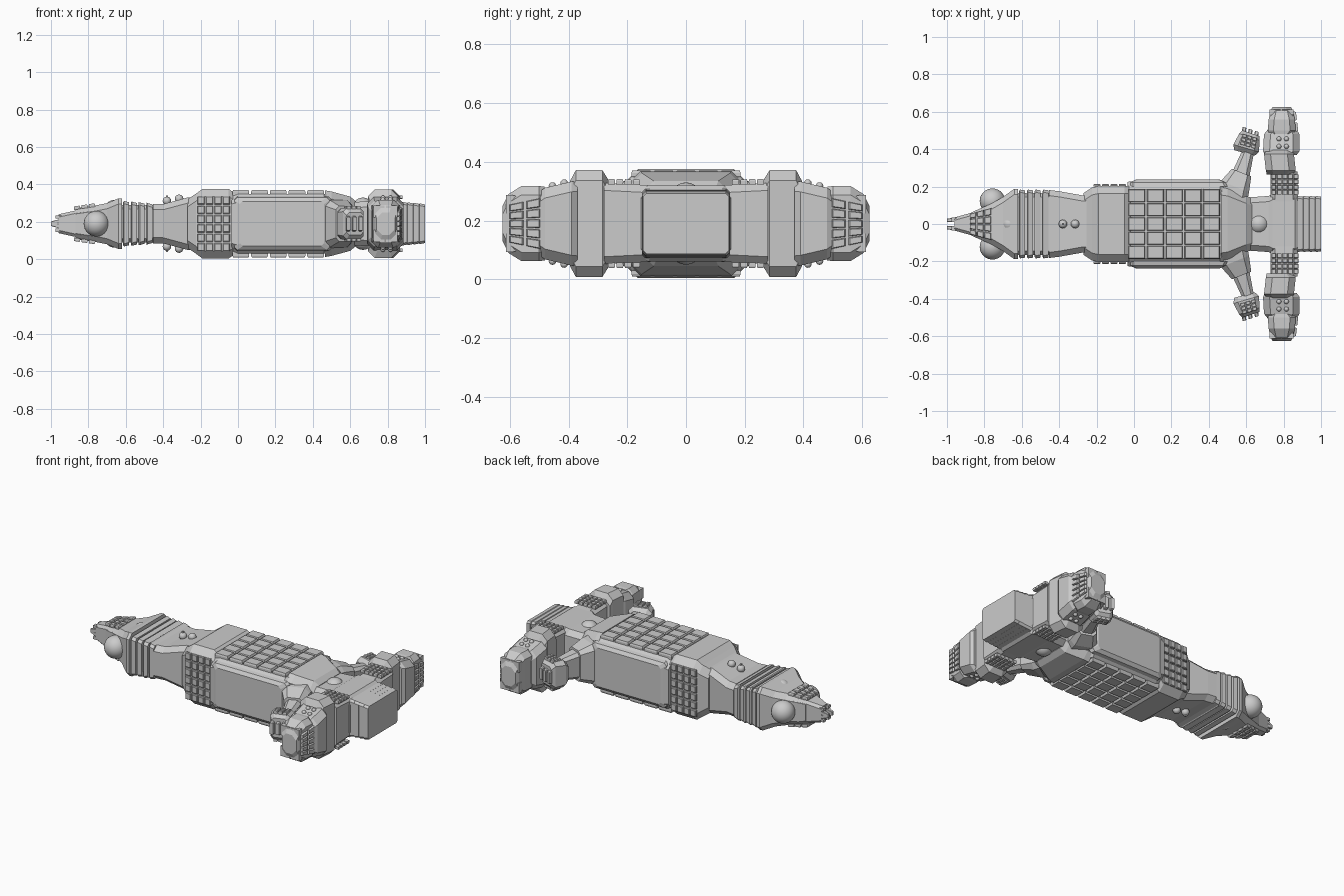
import bpy, bmesh
from mathutils import Vector, Matrix

MID = 0.19  # height of the horizontal symmetry plane; parts are modelled around it


def finish(name, bm, mirror="", smooth=False):
    bmesh.ops.recalc_face_normals(bm, faces=bm.faces)
    me = bpy.data.meshes.new(name)
    bm.to_mesh(me)
    bm.free()
    for p in me.polygons:
        p.use_smooth = smooth
    ob = bpy.data.objects.new(name, me)
    ob.location.z = MID
    bpy.context.collection.objects.link(ob)
    if mirror:
        m = ob.modifiers.new("Mirror", 'MIRROR')
        m.use_axis = (False, "y" in mirror, "z" in mirror)
        m.use_mirror_merge = False
    return ob


def loft(name, sections, mirror=""):
    """Skin chamfered rectangles: (centre x, centre y, half-width x, half-width y, half-height, chamfer)."""
    bm = bmesh.new()
    rings = []
    for cx, cy, ux, uy, h, c in sections:
        w = (ux * ux + uy * uy) ** 0.5
        k = 1 - c / w
        outline = [(1, h - c), (k, h), (-k, h), (-1, h - c),
                   (-1, c - h), (-k, -h), (k, -h), (1, c - h)]
        rings.append([bm.verts.new((cx + ux * s, cy + uy * s, z)) for s, z in outline])
    for a, b in zip(rings, rings[1:]):
        for i in range(8):
            j = (i + 1) % 8
            bm.faces.new((a[i], a[j], b[j], b[i]))
    bm.faces.new(rings[0])
    bm.faces.new(rings[-1])
    return finish(name, bm, mirror)


def hull(name, secs, c=0.03):
    """Loft along x: (x, half width, half height)."""
    return loft(name, [(x, 0, 0, w, h, c) for x, w, h in secs])


def wing(name, secs, c=0.025):
    """Loft along y, mirrored: (y, x start, x end, half height)."""
    return loft(name, [((a + b) / 2, y, (b - a) / 2, 0, h, c) for y, a, b, h in secs], "y")


def tiles(name, corners, nu, nv, rise, gap=0.08, mirror=""):
    """Raised bevelled tiles over a four-cornered patch."""
    a, b, c, d = [Vector(p) for p in corners]
    n = (b - a).cross(d - a).normalized() * rise
    bm = bmesh.new()

    def at(u, v):
        return a.lerp(b, u).lerp(d.lerp(c, u), v)
    for i in range(nu):
        for j in range(nv):
            rings = []
            for g, off in ((gap, -0.3), (gap, 0.6), (gap * 1.9, 1)):
                rings.append([bm.verts.new(at((i + u) / nu, (j + v) / nv) + n * off)
                              for u, v in ((g, g), (1 - g, g), (1 - g, 1 - g), (g, 1 - g))])
            for r, s in zip(rings, rings[1:]):
                for k in range(4):
                    bm.faces.new((r[k], r[(k + 1) % 4], s[(k + 1) % 4], s[k]))
            bm.faces.new(rings[0])
            bm.faces.new(rings[2])
    return finish(name, bm, mirror)


def balls(name, centres, r, mirror, seg=24):
    bm = bmesh.new()
    for p in centres:
        bmesh.ops.create_uvsphere(bm, u_segments=seg, v_segments=seg // 2, radius=r,
                                  matrix=Matrix.Translation(p))
    return finish(name, bm, mirror, True)


# Nose, prongs and sensor spheres
hull("nose_tip", [(-0.96, 0.035, 0.05), (-0.87, 0.06, 0.07), (-0.80, 0.09, 0.08)], 0.015)
hull("nose", [(-0.87, 0.062, 0.082), (-0.76, 0.11, 0.098), (-0.70, 0.145, 0.11),
              (-0.64, 0.188, 0.135), (-0.62, 0.188, 0.135)], 0.03)
for i, z in enumerate((0.011, 0.035)):
    tiles("nose_prong_%d" % i, [(-0.965, 0.01, z - .009), (-0.965, 0.01, z + .009),
                                (-0.965, 0.036, z + .009), (-0.965, 0.036, z - .009)],
          1, 1, -0.035 if i else -0.028, 0.04, "yz")
tiles("nose_tiles", [(-0.88, -0.055, 0.078), (-0.76, -0.09, 0.096),
                     (-0.76, 0.09, 0.096), (-0.88, 0.055, 0.078)], 3, 4, 0.014, mirror="z")
balls("side_sphere", [(-0.757, 0.122, 0)], 0.068, "y", 32)
balls("nose_dome", [(-0.665, 0, 0.085)], 0.042, "z")

# Ribbed neck
hull("neck_core", [(-0.63, 0.165, 0.10), (-0.45, 0.165, 0.10)], 0.02)
for i in range(4):
    x = -0.615 + i * 0.042
    hull("neck_rib_%d" % i, [(x, 0.175, 0.115), (x + 0.006, 0.184, 0.122 - i * .004),
                             (x + 0.032, 0.18, 0.115 - i * .004)], 0.015)
hull("neck", [(-0.455, 0.182, 0.105), (-0.40, 0.175, 0.105),
              (-0.27, 0.152, 0.14), (-0.20, 0.152, 0.145)], 0.03)
balls("neck_turret", [(-0.38, 0, 0.122), (-0.315, 0, 0.133)], 0.023, "z", 16)
tiles("neck_turret_barrel", [(-0.385, -0.006, 0.125), (-0.375, -0.006, 0.125),
                             (-0.375, 0.006, 0.125), (-0.385, 0.006, 0.125)],
      1, 1, 0.027, 0, "z")

# Forward collar with tiled flanks
hull("collar", [(-0.27, 0.165, 0.13), (-0.225, 0.195, 0.16), (-0.19, 0.203, 0.186),
                (-0.05, 0.203, 0.186), (-0.02, 0.203, 0.165)], 0.04)
tiles("collar_tiles", [(-0.04, 0.203, -0.15), (-0.22, 0.203, -0.15),
                       (-0.22, 0.203, 0.15), (-0.04, 0.203, 0.15)], 4, 6, 0.011, mirror="y")

# Main body with tiled roof and side slabs
hull("main_body", [(-0.035, 0.225, 0.15), (0.0, 0.23, 0.16), (0.46, 0.23, 0.16),
                   (0.49, 0.2, 0.155)], 0.045)
tiles("roof_tiles", [(-0.035, -0.19, 0.157), (0.465, -0.19, 0.157),
                     (0.465, 0.19, 0.157), (-0.035, 0.19, 0.157)], 5, 5, 0.024, 0.05, "z")
wing("side_slab", [(0.2, -0.02, 0.50, 0.145), (0.222, -0.02, 0.49, 0.14),
                   (0.237, 0.01, 0.46, 0.12)], 0.015)

# Tail body, dome and ribbed engine
hull("tail_shoulder", [(0.465, 0.195, 0.178), (0.50, 0.19, 0.172), (0.60, 0.15, 0.145),
                       (0.63, 0.14, 0.12)], 0.04)
hull("tail_body", [(0.58, 0.14, 0.115), (0.72, 0.15, 0.12), (0.74, 0.16, 0.13),
                   (0.86, 0.16, 0.13), (0.88, 0.15, 0.115)], 0.03)
balls("tail_dome", [(0.668, 0, 0.085)], 0.055, "z")
for i in range(4):
    x = 0.87 + i * 0.0325
    hull("engine_rib_%d" % i, [(x, 0.14, 0.105), (x + 0.004, 0.15, 0.118 - i * .003),
                               (x + 0.0325, 0.146, 0.112 - i * .003)], 0.012)

# Rear wings
wing("wing_root", [(0.12, 0.73, 0.875, 0.13), (0.28, 0.73, 0.875, 0.138)])
tiles("wing_root_tiles", [(0.732, 0.155, 0.136), (0.882, 0.155, 0.136),
                          (0.882, 0.268, 0.138), (0.732, 0.268, 0.138)], 5, 4, 0.014, mirror="yz")
wing("wing_block", [(0.265, 0.71, 0.85, 0.15), (0.285, 0.705, 0.865, 0.182),
                    (0.375, 0.695, 0.855, 0.182), (0.395, 0.71, 0.85, 0.145)], 0.035)
wing("wing_joint", [(0.37, 0.70, 0.87, 0.145), (0.39, 0.69, 0.885, 0.143),
                    (0.48, 0.695, 0.885, 0.122), (0.505, 0.715, 0.87, 0.105)], 0.035)
balls("wing_studs", [(x, y, 0.139 - (y - 0.41) * .25) for x in (0.775, 0.815)
                     for y in (0.415, 0.455)], 0.013, "yz", 12)
wing("wing_tip", [(0.48, 0.725, 0.85, 0.125), (0.50, 0.715, 0.865, 0.128),
                  (0.56, 0.72, 0.86, 0.128), (0.605, 0.73, 0.85, 0.10),
                  (0.625, 0.74, 0.84, 0.06)], 0.03)
tiles("wing_tip_tiles", [(0.864, 0.49, -0.09), (0.85, 0.605, -0.065),
                         (0.85, 0.605, 0.065), (0.864, 0.49, 0.09)], 2, 5, 0.015, mirror="y")
tiles("wing_tip_plates", [(0.72, 0.605, 0.03), (0.72, 0.605, 0.10),
                          (0.855, 0.605, 0.10), (0.855, 0.605, 0.03)],
      1, 2, -0.027, 0.05, "yz")

# Swept forward arms ending in clawed pods
loft("arm_base", [(0.52, 0.15, 0.08, -0.05, 0.13, 0.03), (0.54, 0.20, 0.075, -0.03, 0.125, 0.03),
                  (0.575, 0.275, 0.052, -0.02, 0.095, 0.02)], "y")
loft("arm_link", [(0.57, 0.26, 0.045, -0.017, 0.085, 0.02),
                  (0.61, 0.385, 0.03, -0.011, 0.065, 0.015)], "y")
loft("arm_pod", [(0.59, 0.38, 0.055, -0.015, 0.06, 0.02), (0.60, 0.405, 0.068, -0.02, 0.085, 0.025),
                 (0.617, 0.465, 0.055, -0.018, 0.085, 0.02),
                 (0.625, 0.485, 0.045, -0.015, 0.06, 0.015)], "y")
tiles("arm_pod_tiles", [(0.565, 0.425, 0.083), (0.65, 0.40, 0.083),
                        (0.66, 0.46, 0.083), (0.58, 0.485, 0.083)], 3, 3, 0.012, mirror="yz")
for i in range(3):
    x = 0.583 + i * 0.033
    y = 0.497 - i * 0.011
    loft("arm_claw_%d" % i, [(x, y - 0.03, 0.012, -0.004, 0.05, 0.004),
                             (x + 0.008, y + 0.02, 0.01, -0.003, 0.035, 0.004)], "y")

# Nose end reaches the front limit of the ship
for s in (-1, 1):
    hull_part = loft("snout_tooth_%s" % ("left" if s > 0 else "right"),
                     [(-0.965, s * 0.022, 0, 0.012, 0.022, 0.003),
                      (-1.0, s * 0.02, 0, 0.008, 0.012, 0.002)])
